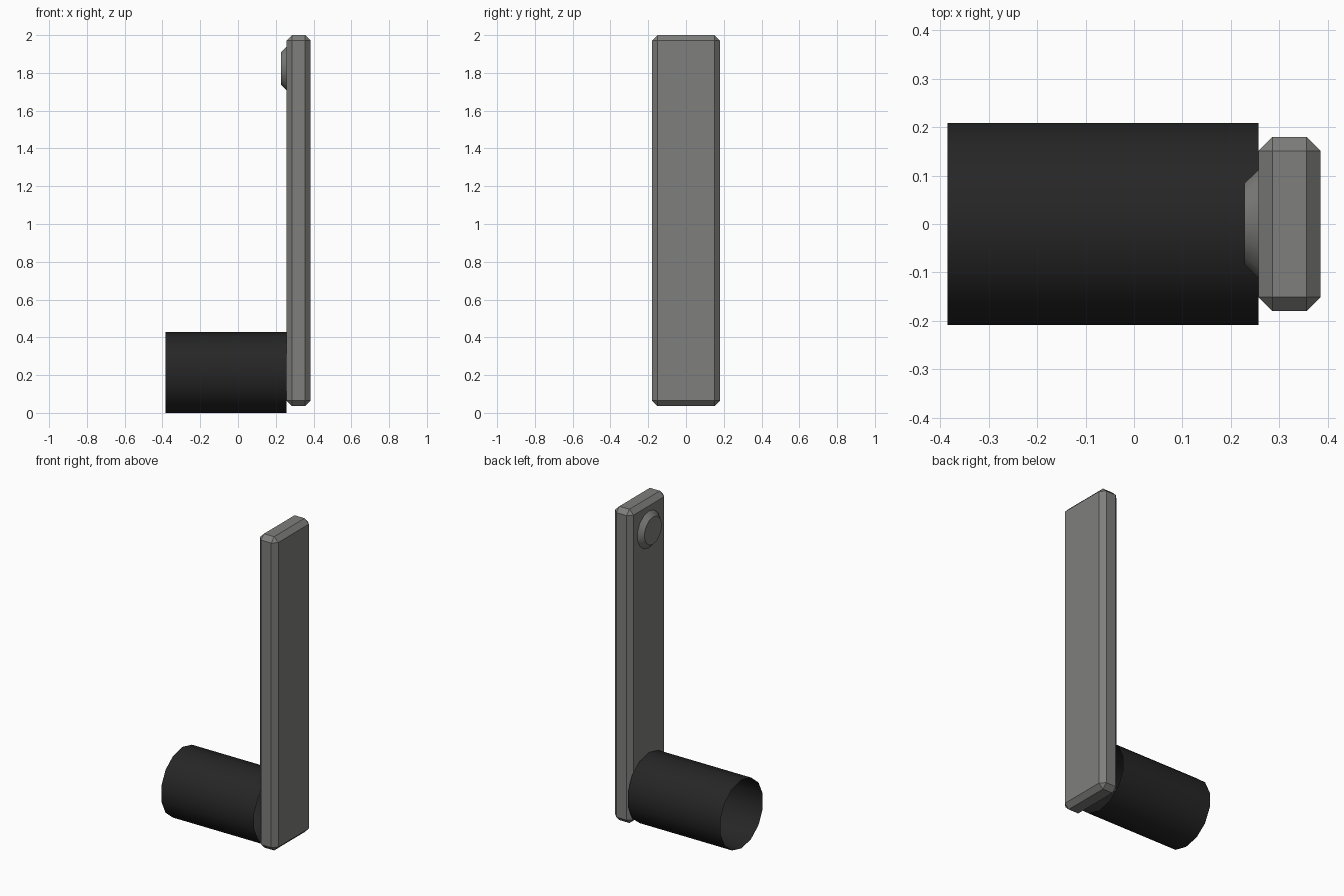
import bpy
import math

default = bpy.data.objects.get("Cube")
if default:
    bpy.data.objects.remove(default, do_unlink=True)


def make_material(name, color):
    mat = bpy.data.materials.new(name)
    mat.use_nodes = True
    mat.diffuse_color = color
    mat.node_tree.nodes["Principled BSDF"].inputs["Base Color"].default_value = color
    return mat


def finish(obj, name, mat):
    obj.name = name
    obj.data.materials.append(mat)
    bpy.ops.object.transform_apply(location=False, rotation=True, scale=True)


metal = make_material("grey metal", (0.21, 0.21, 0.203, 1))
rubber = make_material("black rubber", (0.019, 0.019, 0.019, 1))

SIDES = 14
BEVEL = 0.029
ARM_INNER, ARM_OUTER = 0.257, 0.385
ARM_BOTTOM, ARM_TOP = 0.036, 2.0
GRIP_END = -0.385
GRIP_RADIUS = 0.214

# Flat arm with chamfered edges
bpy.ops.mesh.primitive_cube_add(
    size=1, location=((ARM_INNER + ARM_OUTER) / 2, 0, (ARM_BOTTOM + ARM_TOP) / 2))
arm = bpy.context.object
arm.scale = (ARM_OUTER - ARM_INNER, 0.36, ARM_TOP - ARM_BOTTOM)
finish(arm, "arm", metal)
chamfer = arm.modifiers.new("chamfer", 'BEVEL')
chamfer.width = BEVEL
chamfer.segments = 1

# Open tube grip, lying along x with a vertex line at its top
bpy.ops.mesh.primitive_cylinder_add(
    vertices=SIDES, radius=GRIP_RADIUS, depth=ARM_INNER - GRIP_END,
    end_fill_type='NOTHING',
    location=((ARM_INNER + GRIP_END) / 2, 0, GRIP_RADIUS),
    rotation=(math.pi / 2, 0, math.pi / 2))
grip = bpy.context.object
finish(grip, "grip", rubber)
bpy.ops.object.shade_smooth_by_angle(angle=math.radians(30))

# Low pivot boss near the top of the arm, tapering towards the grip side
bpy.ops.mesh.primitive_cone_add(
    vertices=SIDES, radius1=0.115, radius2=0.115 - BEVEL, depth=BEVEL,
    location=(ARM_INNER - BEVEL / 2, 0, 1.824),
    rotation=(math.pi / 2, 0, -math.pi / 2))
boss = bpy.context.object
finish(boss, "pivot_boss", metal)
bpy.ops.object.shade_smooth_by_angle(angle=math.radians(30))
